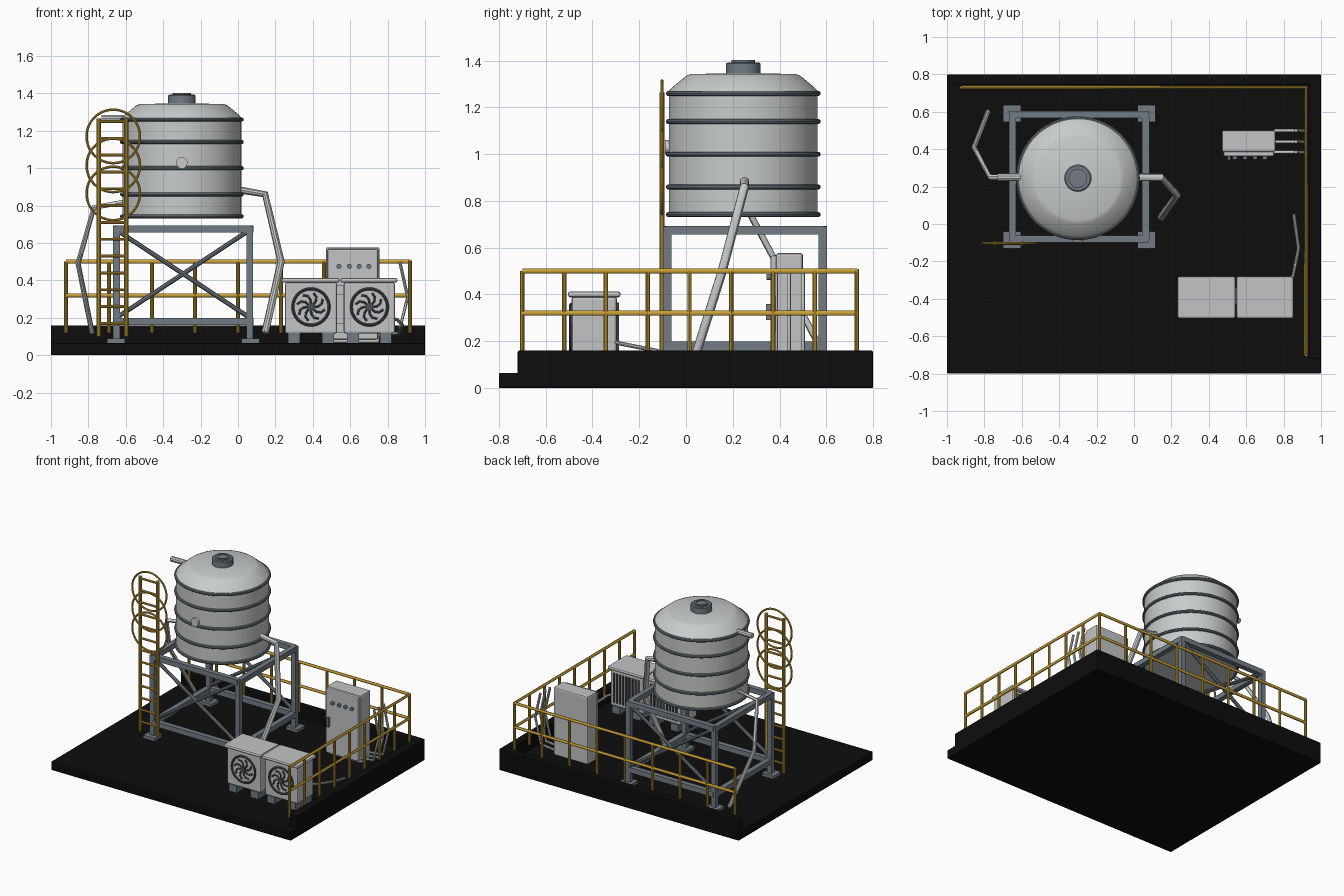
import bpy, bmesh, math
from mathutils import Vector, Matrix

if "Cube" in bpy.data.objects:
    bpy.data.objects.remove(bpy.data.objects["Cube"], do_unlink=True)


def material(name, rgb):
    m = bpy.data.materials.new(name)
    m.use_nodes = True
    m.diffuse_color = (*rgb, 1)
    bsdf = next(n for n in m.node_tree.nodes if n.type == 'BSDF_PRINCIPLED')
    bsdf.inputs["Base Color"].default_value = (*rgb, 1)
    return m


BLACK = material("black_floor", (0.004, 0.004, 0.004))
YELLOW = material("safety_yellow", (0.6, 0.36, 0.04))
STEEL = material("steel_grey", (0.17, 0.2, 0.23))
TANK = material("tank_grey", (0.58, 0.6, 0.6))
PANEL = material("panel_grey", (0.54, 0.55, 0.56))
DARK = material("dark_grey", (0.07, 0.08, 0.09))


def finish(name, bm, mat, smooth=False):
    bmesh.ops.recalc_face_normals(bm, faces=bm.faces)
    mesh = bpy.data.meshes.new(name)
    bm.to_mesh(mesh)
    bm.free()
    mesh.materials.append(mat)
    ob = bpy.data.objects.new(name, mesh)
    bpy.context.collection.objects.link(ob)
    if smooth:
        bpy.ops.object.select_all(action='DESELECT')
        bpy.context.view_layer.objects.active = ob
        ob.select_set(True)
        bpy.ops.object.shade_smooth_by_angle(angle=math.radians(35))
    return ob


def box(name, lo, hi, mat, bevel=0.0):
    bm = bmesh.new()
    bmesh.ops.create_cube(bm, size=1)
    lo, hi = Vector(lo), Vector(hi)
    for v in bm.verts:
        v.co = (lo + hi) / 2 + v.co * (hi - lo)
    ob = finish(name, bm, mat)
    if bevel:
        mod = ob.modifiers.new("bevel", 'BEVEL')
        mod.width, mod.segments = bevel, 2
    return ob


def tube(name, paths, radius, mat, cyclic=False):
    """Round tubes along one or more point paths."""
    cu = bpy.data.curves.new(name, 'CURVE')
    cu.dimensions = '3D'
    cu.bevel_depth, cu.bevel_resolution, cu.use_fill_caps = radius, 3, True
    for path in paths:
        sp = cu.splines.new('POLY')
        sp.points.add(len(path) - 1)
        for p, co in zip(sp.points, path):
            p.co = (*co, 1)
        sp.use_cyclic_u = cyclic
    tmp = bpy.data.objects.new(name + "_path", cu)
    bpy.context.collection.objects.link(tmp)
    bpy.context.view_layer.update()
    mesh = bpy.data.meshes.new_from_object(tmp.evaluated_get(bpy.context.evaluated_depsgraph_get()))
    bpy.data.objects.remove(tmp, do_unlink=True)
    bm = bmesh.new()
    bm.from_mesh(mesh)
    bpy.data.meshes.remove(mesh)
    for f in bm.faces:
        f.material_index = 0
    return finish(name, bm, mat, True)


def lathe(name, profile, centre, mat, segments=64):
    bm = bmesh.new()
    vs = [bm.verts.new((r, 0, z)) for r, z in profile]
    es = [bm.edges.new(pair) for pair in zip(vs, vs[1:])]
    bmesh.ops.spin(bm, geom=vs + es, cent=(0, 0, 0), axis=(0, 0, 1),
                   angle=math.tau, steps=segments)
    bmesh.ops.remove_doubles(bm, verts=bm.verts, dist=1e-5)
    bmesh.ops.translate(bm, verts=bm.verts, vec=centre)
    return finish(name, bm, mat, True)


def disc(name, centre, radius, depth, mat):
    """Short cylinder facing the front."""
    bm = bmesh.new()
    bmesh.ops.create_cone(bm, cap_ends=True, segments=32, radius1=radius, radius2=radius, depth=depth,
                          matrix=Matrix.Translation(centre) @ Matrix.Rotation(math.pi / 2, 4, 'X'))
    return finish(name, bm, mat, True)


def ring(cx, y, cz, r, n=48):
    return [(cx + r * math.cos(math.tau * i / n), y, cz + r * math.sin(math.tau * i / n))
            for i in range(n)]


# Floor slab with a raised curb on two sides
box("floor_slab", (-1, -0.8, 0), (1, 0.8, 0.065), BLACK, 0.006)
box("back_curb", (-1, 0.745, 0.01), (1, 0.8, 0.16), BLACK, 0.006)
box("side_curb", (0.935, -0.72, 0.01), (1, 0.8, 0.16), BLACK, 0.006)

# Guard rails
RX, RB, RF = 0.92, 0.73, -0.7
tube("guard_rails", [[(-RX, RB, z), (RX, RB, z), (RX, RF, z)] for z in (0.5, 0.32)], 0.011, YELLOW)
posts = [(-RX + 2 * RX * i / 8, RB) for i in range(9)]
posts += [(RX, RF + (RB - RF) * i / 8) for i in range(8)]
tube("guard_posts", [[(x, y, 0.12), (x, y, 0.5)] for x, y in posts], 0.01, YELLOW)

# Tank
TC = Vector((-0.3, 0.245, 0))
lathe("tank_body", [(0, 0.735), (0.318, 0.735), (0.318, 1.27), (0.305, 1.285), (0.245, 1.335),
                    (0.225, 1.343), (0, 1.347)], TC, TANK)
for i, z in enumerate((0.742, 0.86, 1.0, 1.14, 1.26)):
    tube(f"tank_band_{i + 1}", [[(TC.x + 0.32 * math.cos(math.tau * k / 64),
                                  TC.y + 0.32 * math.sin(math.tau * k / 64), z) for k in range(64)]],
         0.011, STEEL, True)
lathe("tank_cap", [(0, 1.34), (0.073, 1.34), (0.073, 1.388), (0.066, 1.393), (0.05, 1.393),
                   (0.05, 1.402), (0.036, 1.402), (0.036, 1.396), (0, 1.396)], TC, STEEL, 40)
disc("tank_plug", (TC.x, -0.075, 1.03), 0.03, 0.03, TANK)

# Support frame
LX, LY = (-0.65, 0.063), (-0.08, 0.585)
for x in LX:
    for y in LY:
        box("frame_leg", (x - 0.018, y - 0.018, 0.08), (x + 0.018, y + 0.018, 0.69), STEEL)
        ox, oy = (-0.003 if x < 0 else 0.003), (-0.005 if y < 0 else 0.005)
        box("foot_plate", (x + ox - 0.048, y + oy - 0.045, 0.065),
            (x + ox + 0.048, y + oy + 0.045, 0.088), STEEL)
for z in (0.675, 0.18):
    for y in LY:
        box("cross_beam", (LX[0], y - 0.019, z - 0.019), (LX[1], y + 0.019, z + 0.019), STEEL)
    for x in LX:
        box("side_beam", (x - 0.019, LY[0], z - 0.019), (x + 0.019, LY[1], z + 0.019), STEEL)
for y in LY:
    tube("cross_brace", [[(LX[0], y, 0.2), (LX[1], y, 0.67)], [(LX[0], y, 0.67), (LX[1], y, 0.2)]],
         0.013, STEEL)

# Ladder with safety hoops
AX, AY = (-0.745, -0.597), -0.103
tube("ladder_rails", [[(x, AY, 0.1), (x, AY, 1.265)] for x in AX], 0.012, YELLOW)
tube("ladder_rungs", [[(AX[0], AY, 0.17 + 0.09 * i), (AX[1], AY, 0.17 + 0.09 * i)]
                      for i in range(13)], 0.008, YELLOW)
tube("ladder_hoops", [ring(-0.667, AY, z, 0.143) for z in (1.17, 1.015, 0.865)], 0.007, YELLOW, True)

# Tank pipes
tube("overflow_stub", [[(-0.58, 0.25, 1.265), (-0.73, 0.25, 1.265)]], 0.02, TANK)
tube("inlet_pipe", [[(-0.6, 0.25, 0.82), (-0.77, 0.25, 0.79), (-0.855, 0.41, 0.49),
                     (-0.78, 0.6, 0.12)]], 0.014, TANK)
tube("outlet_pipe", [[(0, 0.25, 0.885), (0.145, 0.25, 0.86), (0.23, 0.155, 0.5),
                      (0.145, 0.035, 0.12)]], 0.02, TANK)

# Cooling units
for x0, x1 in ((0.25, 0.53), (0.565, 0.84)):
    cx = (x0 + x1) / 2
    box("cooler_body", (x0, -0.49, 0.115), (x1, -0.295, 0.39), PANEL, 0.012)
    box("cooler_lid", (x0 - 0.017, -0.505, 0.388), (x1 + 0.012, -0.28, 0.413), PANEL, 0.01)
    for fx in (x0 + 0.05, x1 - 0.05):
        box("cooler_foot", (fx - 0.032, -0.49, 0.065), (fx + 0.032, -0.29, 0.118), STEEL)
    # Fan with swept blades
    FZ = 0.258
    tube("fan_ring", [ring(cx, -0.492, FZ, 0.097)], 0.008, DARK, True)
    blades = []
    for k in range(8):
        a0 = math.tau * k / 8
        blades.append([(cx + r * math.cos(a0 + s), -0.492, FZ + r * math.sin(a0 + s))
                       for r, s in ((0.02, 0), (0.04, 0.08), (0.06, 0.28), (0.076, 0.6))])
    tube("fan_blades", blades, 0.006, DARK)
    disc("fan_hub", (cx, -0.493, FZ), 0.02, 0.016, DARK)
    # Rear cooling fins
    for i in range(9):
        fx = x0 + 0.035 + (x1 - x0 - 0.07) * i / 8
        box("rear_fin", (fx - 0.006, -0.297, 0.145), (fx + 0.006, -0.287, 0.365), DARK)
for z in (0.15, 0.355):
    box("cooler_link", (0.525, -0.43, z - 0.03), (0.57, -0.34, z + 0.02), PANEL)
tube("cooler_hose", [[(0.83, -0.3, 0.195), (0.85, -0.28, 0.19), (0.88, -0.13, 0.16),
                      (0.855, 0.05, 0.11)]], 0.009, TANK)

# Control cabinet
box("cabinet_body", (0.47, 0.385, 0.065), (0.757, 0.5, 0.577), PANEL, 0.01)
box("cabinet_door", (0.478, 0.362, 0.085), (0.749, 0.39, 0.567), PANEL, 0.008)
for x in (0.54, 0.595, 0.648, 0.7):
    disc("cabinet_knob", (x, 0.355, 0.475), 0.013, 0.02, STEEL)
box("cabinet_handle", (0.5, 0.342, 0.29), (0.515, 0.365, 0.36), STEEL)
tube("cabinet_hoses", [[(0.865, y, 0.5), (0.907, y, 0.31), (0.86, y, 0.12), (0.75, y, 0.105)]
                       for y in (0.385, 0.44, 0.5)], 0.009, TANK)
